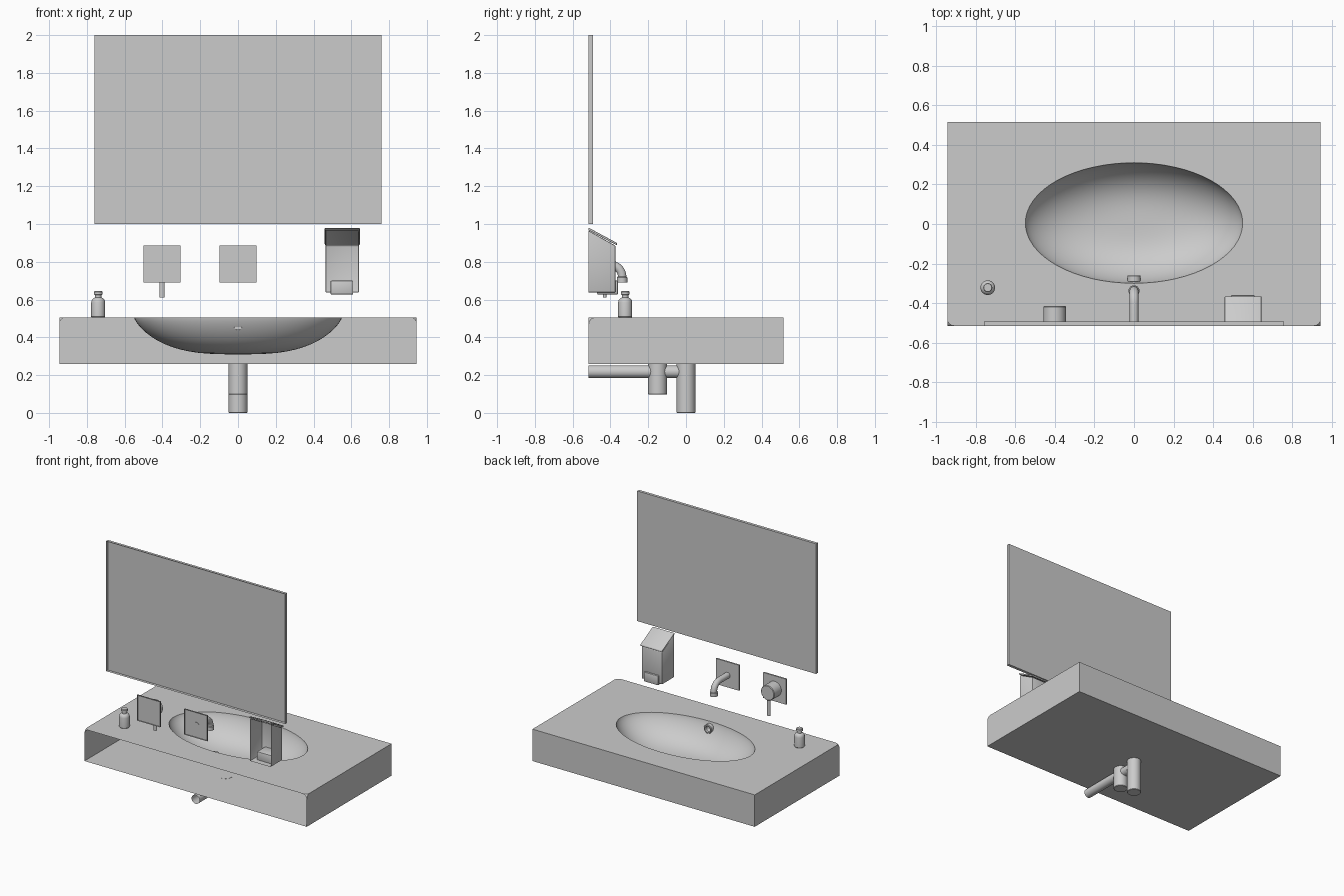
import bpy, bmesh, math
from mathutils import Matrix, Vector

if "Cube" in bpy.data.objects:
    bpy.data.objects.remove(bpy.data.objects["Cube"])

WALL = -0.515  # plane of the wall; parts are open on this side


def finish(name, bm, angle=35):
    bmesh.ops.recalc_face_normals(bm, faces=bm.faces)
    me = bpy.data.meshes.new(name)
    bm.to_mesh(me)
    bm.free()
    ob = bpy.data.objects.new(name, me)
    bpy.context.collection.objects.link(ob)
    bpy.ops.object.select_all(action='DESELECT')
    ob.select_set(True)
    bpy.context.view_layer.objects.active = ob
    bpy.ops.object.shade_smooth_by_angle(angle=math.radians(angle))
    return ob


def open_back(bm):
    back = [f for f in bm.faces if all(abs(v.co.y - WALL) < 1e-4 for v in f.verts)]
    bmesh.ops.delete(bm, geom=back, context='FACES')


def box_bm(x0, x1, y0, y1, z0, z1):
    bm = bmesh.new()
    m = Matrix.Translation(((x0 + x1) / 2, (y0 + y1) / 2, (z0 + z1) / 2))
    bmesh.ops.create_cube(bm, size=1, matrix=m @ Matrix.Diagonal((x1 - x0, y1 - y0, z1 - z0, 1)))
    return bm


def wall_box(name, *dims):
    bm = box_bm(*dims)
    open_back(bm)
    return finish(name, bm)


def lathe(name, profile, loc=(0, 0, 0), along_y=False, seg=32, scale=(1, 1, 1)):
    """Revolve (radius, height) points round z, or round y."""
    bm = bmesh.new()
    rings = []
    for r, z in profile:
        if r == 0:
            rings.append([bm.verts.new((0, 0, z))] * seg)
        else:
            rings.append([bm.verts.new((r * math.cos(2 * math.pi * i / seg),
                                        r * math.sin(2 * math.pi * i / seg), z)) for i in range(seg)])
    for a, b in zip(rings, rings[1:]):
        for i in range(seg):
            j = (i + 1) % seg
            bm.faces.new(dict.fromkeys((a[i], a[j], b[j], b[i])))
    m = Matrix.Diagonal((*scale, 1))
    if along_y:
        m = Matrix.Rotation(-math.pi / 2, 4, 'X') @ m
    bm.transform(Matrix.Translation(loc) @ m)
    return finish(name, bm)


def side_profile(name, pts, x0, x1, bevel):
    """Extrude a (y, z) outline along x, with an open back."""
    bm = bmesh.new()
    f = bm.faces.new([bm.verts.new((x0, y, z)) for y, z in pts])
    ext = bmesh.ops.extrude_face_region(bm, geom=[f])['geom']
    bmesh.ops.translate(bm, verts=[v for v in ext if isinstance(v, bmesh.types.BMVert)], vec=(x1 - x0, 0, 0))
    edges = [e for e in bm.edges if any(v.co.y > WALL + 1e-4 for v in e.verts)]
    bmesh.ops.bevel(bm, geom=edges, offset=bevel, segments=2, profile=0.5, affect='EDGES')
    open_back(bm)
    return finish(name, bm)


# counter: block with rounded wall corners and an oval bowl cut in
bm = box_bm(-0.945, 0.945, WALL, 0.515, 0.26, 0.505)
corners = [v for v in bm.verts if v.co.y < 0 and v.co.z > 0.4]
bmesh.ops.bevel(bm, geom=corners, offset=0.035, segments=4, profile=0.5, affect='VERTICES')
block = finish("counter_block", bm)
bowl = [(0, 0.6), (1, 0.6), (1, 0.505)]
for i in range(1, 17):
    r = math.cos(i / 16 * math.pi / 2) if i < 16 else 0
    bowl.append((r, 0.505 - 0.195 * (1 - r ** 3) ** 0.75))
cutter = lathe("bowl_cutter", bowl, (0, 0.005, 0), seg=64, scale=(0.55, 0.305, 1))
cutter.hide_render = True
mod = block.modifiers.new("bowl", 'BOOLEAN')
mod.object, mod.operation, mod.solver = cutter, 'DIFFERENCE', 'EXACT'
dg = bpy.context.evaluated_depsgraph_get()
bm = bmesh.new()
bm.from_object(block, dg)
open_back(bm)
for ob in (block, cutter):
    bpy.data.objects.remove(ob)
finish("counter_basin", bm)

# overflow ring in the bowl wall
lathe("overflow_ring", [(0.034, 0), (0.034, 0.028), (0.030, 0.032), (0.023, 0.032), (0.021, 0.01), (0, 0.01)],
      (0, -0.292, 0.46), along_y=True)

# mirror and wall plates
wall_box("mirror", -0.76, 0.76, WALL, -0.493, 1.0, 2.0)
for name, x in (("spout_plate", 0), ("valve_plate", -0.402)):
    wall_box(name, x - 0.098, x + 0.098, WALL, -0.503, 0.69, 0.886)

# spout: bent round pipe with a thicker tip
cu = bpy.data.curves.new("spout", 'CURVE')
cu.dimensions, cu.bevel_depth, cu.bevel_resolution, cu.use_fill_caps = '3D', 0.023, 5, True
path = [(0, -0.505, 0.783), (0, -0.40, 0.783)]
for i in range(1, 9):
    a = i / 8 * math.pi / 2
    path.append((0, -0.40 + 0.062 * math.sin(a), 0.721 + 0.062 * math.cos(a)))
path.append((0, -0.338, 0.70))
sp = cu.splines.new('POLY')
sp.points.add(len(path) - 1)
for p, c in zip(sp.points, path):
    p.co = (*c, 1)
sp.use_smooth = True
bpy.context.collection.objects.link(bpy.data.objects.new("spout", cu))
lathe("spout_tip", [(0, 0.695), (0.022, 0.695), (0.022, 0.69), (0.028, 0.69), (0.028, 0.717), (0.022, 0.722)],
      (0, -0.338, 0))

# valve knob and lever
lathe("valve_knob", [(0.057, 0), (0.057, 0.084), (0.053, 0.088), (0, 0.088)], (-0.402, -0.503, 0.787), along_y=True)
lathe("valve_lever", [(0, 0.61), (0.014, 0.61), (0.014, 0.77), (0, 0.77)], (-0.402, -0.43, 0), seg=20,
      scale=(1, 0.7, 1))

# soap dispenser: body, sloped lid, push button
side_profile("dispenser_body", [(WALL, 0.637), (-0.373, 0.637), (-0.373, 0.885), (WALL, 0.965)], 0.463, 0.64, 0.006)
side_profile("dispenser_lid", [(WALL, 0.967), (-0.366, 0.887), (-0.366, 0.9), (WALL, 0.98)], 0.459, 0.645, 0.004)
bm = box_bm(0.49, 0.61, -0.47, -0.36, 0.627, 0.70)
bmesh.ops.bevel(bm, geom=bm.edges[:], offset=0.005, segments=2, profile=0.5, affect='EDGES')
finish("dispenser_button", bm)

# bottle on the counter
lathe("bottle", [(0, 0.505), (0.034, 0.505), (0.037, 0.509), (0.037, 0.585), (0.034, 0.597), (0.027, 0.606),
                 (0.017, 0.611), (0.017, 0.625), (0.023, 0.626), (0.023, 0.641), (0.020, 0.645), (0, 0.645)],
      (-0.74, -0.322, 0))

# waste pipes: drain, trap cup, link and wall pipe
lathe("drain_pipe", [(0, 0), (0.047, 0), (0.05, 0.003), (0.05, 0.26)])
lathe("trap_cup", [(0, 0.097), (0.047, 0.097), (0.05, 0.1), (0.05, 0.261), (0, 0.261)], (0, -0.15, 0))
lathe("trap_link", [(0.033, 0), (0.033, 0.11)], (0, -0.13, 0.218), along_y=True)
lathe("wall_pipe", [(0.034, 0), (0.034, 0.345)], (0, WALL, 0.218), along_y=True)
